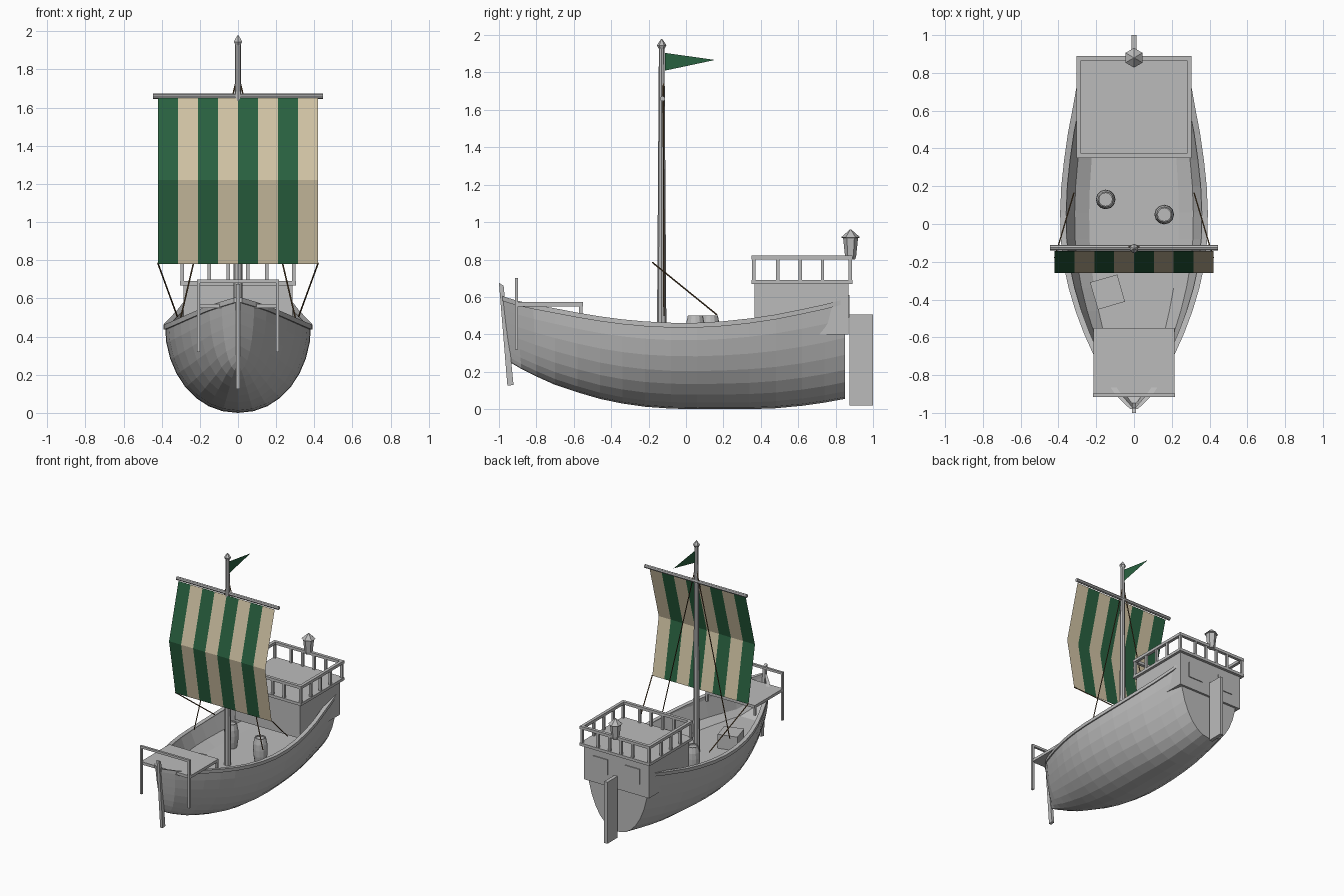
import bpy, bmesh, math
from mathutils import Vector, Matrix

if "Cube" in bpy.data.objects:
    bpy.data.objects.remove(bpy.data.objects["Cube"])


def material(name, col):
    m = bpy.data.materials.new(name)
    m.diffuse_color = (*col, 1)
    m.use_nodes = True
    m.node_tree.nodes["Principled BSDF"].inputs["Base Color"].default_value = m.diffuse_color
    return m


GREY = material("grey wood", (0.5, 0.5, 0.5))
GREEN = material("sail green", (0.022, 0.121, 0.051))
CREAM = material("sail cream", (0.64, 0.55, 0.375))
ROPE = material("rope brown", (0.13, 0.075, 0.03))


def mesh(name, verts, faces, *mats, fix=True):
    me = bpy.data.meshes.new(name)
    me.from_pydata(verts, [], faces)
    if fix:
        bm = bmesh.new()
        bm.from_mesh(me)
        bmesh.ops.recalc_face_normals(bm, faces=bm.faces)
        bm.to_mesh(me)
        bm.free()
    ob = bpy.data.objects.new(name, me)
    bpy.context.collection.objects.link(ob)
    for m in mats or (GREY,):
        me.materials.append(m)
    return ob


def box(name, lo, hi, turn=0):
    lo, hi = Vector(lo), Vector(hi)
    bm = bmesh.new()
    bmesh.ops.create_cube(bm, size=1)
    me = bpy.data.meshes.new(name)
    bmesh.ops.scale(bm, vec=hi - lo, verts=bm.verts)
    bmesh.ops.rotate(bm, matrix=Matrix.Rotation(turn, 3, "Z"), verts=bm.verts)
    bmesh.ops.translate(bm, vec=(lo + hi) / 2, verts=bm.verts)
    bm.to_mesh(me)
    bm.free()
    ob = bpy.data.objects.new(name, me)
    bpy.context.collection.objects.link(ob)
    me.materials.append(GREY)
    return ob


def rod(name, a, b, r1, r2=None, sides=8, mat=GREY):
    a, b = Vector(a), Vector(b)
    q = (b - a).to_track_quat("Z", "Y")
    bm = bmesh.new()
    bmesh.ops.create_cone(bm, cap_ends=True, segments=sides, radius1=r1,
                          radius2=r1 if r2 is None else r2, depth=(b - a).length)
    bmesh.ops.transform(bm, matrix=Matrix.Translation((a + b) / 2) @ q.to_matrix().to_4x4(),
                        verts=bm.verts)
    me = bpy.data.meshes.new(name)
    bm.to_mesh(me)
    bm.free()
    ob = bpy.data.objects.new(name, me)
    bpy.context.collection.objects.link(ob)
    me.materials.append(mat)
    return ob


def lathe(name, x, y, profile, sides):
    verts, faces = [], []
    for r, z in profile:
        for i in range(sides):
            t = 2 * math.pi * i / sides
            verts.append((x + r * math.sin(t), y + r * math.cos(t), z))
    n = len(profile)
    for k in range(n - 1):
        for i in range(sides):
            j = (i + 1) % sides
            faces.append((k * sides + i, k * sides + j, (k + 1) * sides + j, (k + 1) * sides + i))
    faces += [tuple(range(sides)), tuple(range((n - 1) * sides, n * sides))]
    return mesh(name, verts, faces)


# Hull stations: y, half beam, keel height, rim height
STATIONS = [(-.94, .012, .25, .60), (-.88, .085, .215, .578), (-.80, .15, .175, .557),
            (-.70, .203, .13, .535), (-.58, .257, .09, .512), (-.46, .302, .055, .492),
            (-.34, .338, .03, .476), (-.22, .364, .013, .465), (-.08, .38, .003, .458),
            (.06, .383, 0, .458), (.20, .377, 0, .466), (.34, .362, 0, .481),
            (.48, .342, .005, .502), (.62, .315, .018, .53), (.74, .294, .035, .556),
            (.85, .272, .055, .585)]

# Hull: outer shell, rim, sloping inner wall and deck in one skin
SEG = 8
rows = []
for y, w, k, s in STATIONS:
    half = [(w * math.sin(a) ** .95, s - (s - k) * math.cos(a))
            for a in (i * math.pi / 2 / SEG for i in range(SEG + 1))]
    d = max(.31, k + .13)
    half += [(w * .94, s), (w * .82, d + .045), (w * .62, d)]
    ring = half + [(-x, z) for x, z in reversed(half[1:])]
    lean = max(0, (-y - .7) / .24)
    rows.append([(x, y - lean * .04 * (z - k) / (s - k), z) for x, z in ring])
n = len(rows[0])
faces = [(r * n + i, r * n + (i + 1) % n, (r + 1) * n + (i + 1) % n, (r + 1) * n + i)
         for r in range(len(rows) - 1) for i in range(n)]
faces += [tuple(range(n)), tuple(range((len(rows) - 1) * n, len(rows) * n))]
mesh("hull", [v for row in rows for v in row], faces)

# Transom plate, closing the stern above the deck
w, k, s = STATIONS[-1][1:]
angles = [i * math.pi / 16 - math.pi / 2 for i in range(17)]
mesh("transom", [(w * math.sin(a), .851, s - (s - k) * math.cos(a)) for a in angles],
     [tuple(range(17))], fix=False)

# Gunwale strips along the rim
for side in (-1, 1):
    verts = []
    for row in rows:
        x, y, z = row[SEG]
        verts += [(side * max(x + dx, 0), y, z + dz)
                  for dx, dz in ((.008, -.022), (.008, .004), (-.024, .004), (-.024, -.022))]
    faces = [(r * 4 + i, r * 4 + (i + 1) % 4, r * 4 + 4 + (i + 1) % 4, r * 4 + 4 + i)
             for r in range(len(rows) - 1) for i in range(4)]
    e = len(verts)
    mesh("gunwale", verts, faces + [(0, 1, 2, 3), (e - 4, e - 3, e - 2, e - 1)])

# Stem post and rudder
stem = [(-1.0, .675), (-.975, .66), (-.922, .13), (-.955, .125)]
mesh("stem_post", [(x, y, z) for x in (-.011, .011) for y, z in stem],
     [(0, 1, 2, 3), (4, 5, 6, 7)] + [(i, (i + 1) % 4, (i + 1) % 4 + 4, i + 4) for i in range(4)])
box("rudder", (-.014, .875, .02), (.014, 1.0, .505))

# Stern cabin with floor, stern windows and railing
box("stern_cabin", (-.285, .367, .40), (.285, .868, .67))
box("stern_floor", (-.305, .35, .668), (.305, .89, .69))
for side in (-1, 1):
    box("stern_window", (side * .14 - .065, .866, .49), (side * .14 + .065, .875, .61))
    box("side_rail", (side * .293 - .012, .35, .80), (side * .293 + .012, .89, .822))
    for y in (.362, .49, .61, .73, .878):
        box("baluster", (side * .293 - .009, y - .009, .69), (side * .293 + .009, y + .009, .80))
for y in (.362, .878):
    box("end_rail", (-.281, y - .012, .80), (.281, y + .012, .822))
    for x in (-.15, -.05, .05, .15):
        box("baluster", (x - .009, y - .009, .69), (x + .009, y + .009, .80))

# Stern lantern
lathe("lantern", 0, .88, [(.024, .80), (.030, .82), (.040, .915), (.052, .918), (.012, .953), (.004, .96)], 6)

# Bow platform with posts and front rail
box("bow_platform", (-.215, -.905, .55), (.215, -.55, .572))
box("bow_rail", (-.215, -.915, .682), (.215, -.897, .70))
for side in (-1, 1):
    box("bow_post", (side * .208 - .008, -.915, .32), (side * .208 + .008, -.897, .70))
    box("platform_leg", (side * .208 - .008, -.572, .49), (side * .208 + .008, -.554, .55))

# Mast, finial and yard
rod("mast", (0, -.13, .30), (0, -.13, 1.935), .026, .015)
lathe("finial", 0, -.13, [(.012, 1.92), (.025, 1.945), (.02, 1.955), (.002, 1.98)], 6)
rod("yard", (-.445, -.125, 1.66), (.445, -.125, 1.66), .014)

# Striped sail, bellied forward
levels = [(-.142, 1.65), (-.26, 1.22), (-.18, .78)]
sail = mesh("sail", [(-.42 + .105 * i, y, z) for y, z in levels for i in range(9)],
            [(r * 9 + i, r * 9 + 9 + i, r * 9 + 10 + i, r * 9 + 1 + i)
             for r in range(2) for i in range(8)], GREEN, CREAM, fix=False)
for p in sail.data.polygons:
    p.material_index = int((p.center.x + .42) / .105) % 2

# Pennant
mesh("pennant", [(0, -.113, 1.905), (0, -.113, 1.81), (0, .155, 1.867)], [(0, 1, 2)], GREEN, fix=False)

# Sheets and shrouds
for side in (-1, 1):
    rod("sheet", (side * .42, -.18, .785), (side * .318, .165, .505), .004, sides=6, mat=ROPE)
    rod("shroud", (0, -.122, 1.78), (side * .30, -.118, .50), .004, sides=6, mat=ROPE)

# Cargo on deck
for x, y in ((-.15, .13), (.16, .05)):
    lathe("barrel", x, y, [(.040, .305), (.050, .36), (.052, .41), (.050, .455), (.040, .50),
                           (.034, .50), (.034, .49)], 12)
box("crate", (-.215, -.435, .305), (-.065, -.285, .42), math.radians(16))
